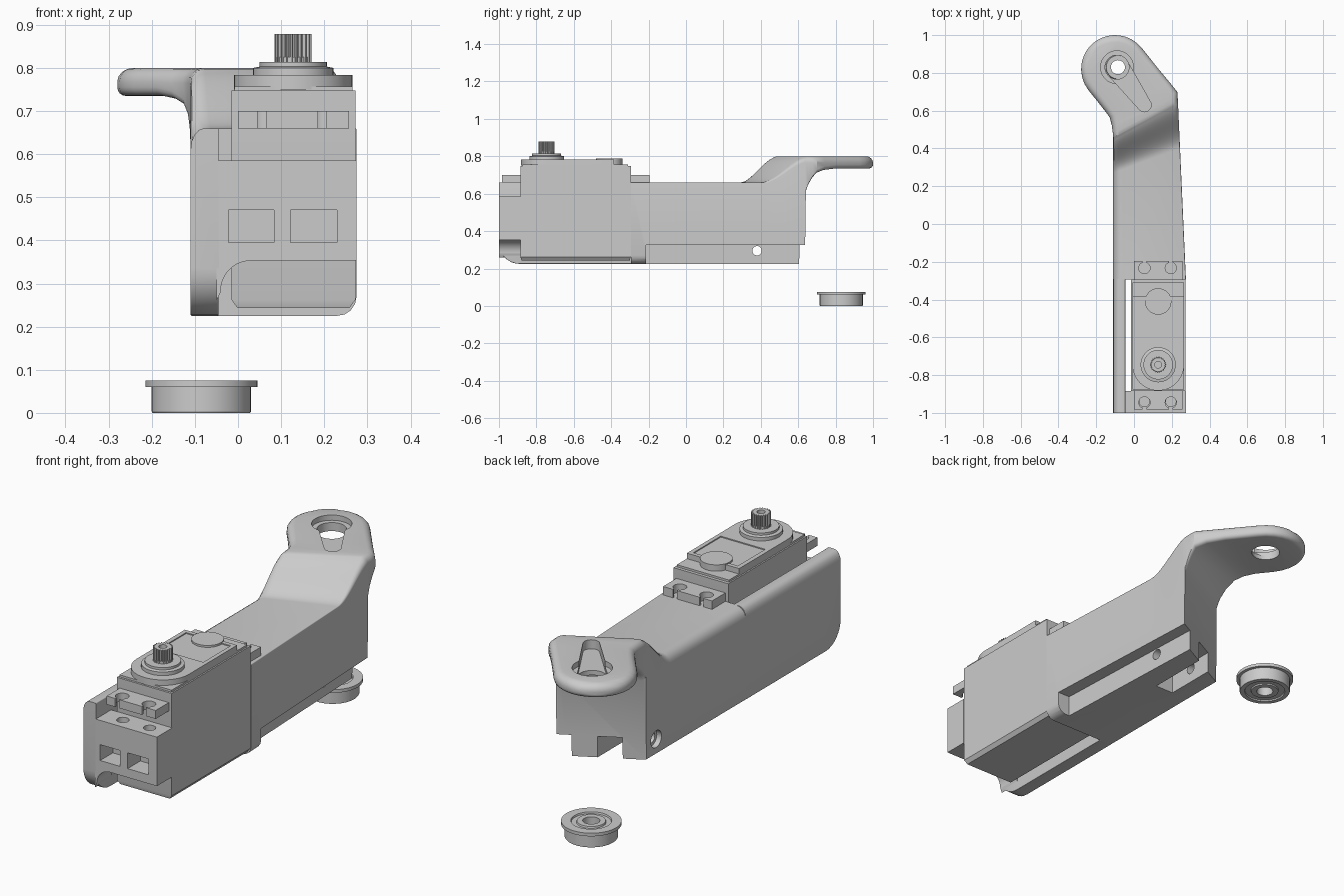
import bpy, bmesh
from math import sin, cos, pi, sqrt, radians, atan2
from mathutils import Vector

if "Cube" in bpy.data.objects:
    bpy.data.objects.remove(bpy.data.objects["Cube"])


def finish(name, bm):
    bmesh.ops.recalc_face_normals(bm, faces=bm.faces[:])
    me = bpy.data.meshes.new(name)
    bm.to_mesh(me)
    bm.free()
    ob = bpy.data.objects.new(name, me)
    bpy.context.collection.objects.link(ob)
    return ob


def loft(name, rings):
    bm = bmesh.new()
    vs = [[bm.verts.new(p) for p in r] for r in rings]
    n = len(vs[0])
    for a, b in zip(vs, vs[1:]):
        for i in range(n):
            j = (i + 1) % n
            bm.faces.new((a[i], a[j], b[j], b[i]))
    bm.faces.new(vs[0])
    bm.faces.new(vs[-1])
    return finish(name, bm)


def prism(name, pts, lo, hi, axis='z'):
    put = {'z': lambda a, b, h: (a, b, h), 'y': lambda a, b, h: (a, h, b),
           'x': lambda a, b, h: (h, a, b)}[axis]
    return loft(name, [[put(a, b, h) for a, b in pts] for h in (lo, hi)])


def box(name, x0, x1, y0, y1, z0, z1):
    return prism(name, [(x0, y0), (x1, y0), (x1, y1), (x0, y1)], z0, z1)


def arc(cx, cy, r, a0=0, a1=360, n=32):
    m = n if a1 - a0 == 360 else n + 1
    return [(cx + r * cos(radians(a0 + (a1 - a0) * i / n)),
             cy + r * sin(radians(a0 + (a1 - a0) * i / n))) for i in range(m)]


def lathe(name, prof, cx, cy, n=48):
    # closed (r, z) profile spun round a vertical axis
    bm = bmesh.new()
    vs = [[bm.verts.new((cx + r * cos(2 * pi * i / n), cy + r * sin(2 * pi * i / n), z))
           for r, z in prof] for i in range(n)]
    k = len(prof)
    for i in range(n):
        a, b = vs[i], vs[(i + 1) % n]
        for j in range(k):
            bm.faces.new((a[j], a[(j + 1) % k], b[(j + 1) % k], b[j]))
    return finish(name, bm)


def cut(ob, cutters):
    for c in cutters:
        m = ob.modifiers.new('cut', 'BOOLEAN')
        m.operation, m.solver, m.object = 'DIFFERENCE', 'EXACT', c
    me = bpy.data.meshes.new_from_object(ob.evaluated_get(bpy.context.evaluated_depsgraph_get()))
    ob.modifiers.clear()
    ob.data = me
    for c in cutters:
        bpy.data.objects.remove(c)


def section(L, R, zb, zt, corners, k=5):
    # rounded upright section; corners = (rx, rz) for TL, TR, BR, BL
    L, R = Vector(L), Vector(R)
    W = (R - L).length
    d = (R - L) / W
    out = []
    spec = [(0, zt, 1, -1, 180, 90), (W, zt, -1, -1, 90, 0),
            (W, zb, -1, 1, 0, -90), (0, zb, 1, 1, -90, -180)]
    for (u, z, su, sz, a0, a1), (rx, rz) in zip(spec, corners):
        rx, rz = min(rx, W * 0.49), min(rz, (zt - zb) * 0.49)
        for i in range(k):
            a = radians(a0 + (a1 - a0) * i / (k - 1))
            p = L + d * (u + su * rx + rx * cos(a))
            out.append((p.x, p.y, z + sz * rz + rz * sin(a)))
    return out


def rnd(tl, tr, br, bl):
    return [(r, r) for r in (tl, tr, br, bl)]


# --- arm: solid body rising into a rounded, angled lug ---
def right_x(y):
    return 0.275 - 0.045 * (y + 0.295)


rings = [section((-0.11, -0.295), (0.275, -0.295), 0.225, 0.66, rnd(0.05, 0.004, 0.045, 0.004))]
for i in range(15):
    t = i / 16
    ly, ry = 0.27 + 0.21 * t, 0.40 + 0.27 * t
    zt = 0.66 + 0.14 * t * t * (3 - 2 * t)
    rings.append(section((-0.11, ly), (right_x(ry), ry), 0.225, zt,
                         rnd(0.05 - 0.015 * t, 0.004 + 0.025 * t, 0.045, 0.004)))
# underside fillet behind the slanted back face
for lx, ly, rx, ry, zb, zt in [(-0.11, 0.458, 0.233, 0.641, 0.60, 0.797),
                               (-0.112, 0.48, 0.232, 0.655, 0.642, 0.8),
                               (-0.117, 0.52, 0.231, 0.677, 0.68, 0.8),
                               (-0.129, 0.565, 0.229, 0.70, 0.71, 0.8),
                               (-0.155, 0.60, 0.195, 0.742, 0.727, 0.8),
                               (-0.19, 0.645, 0.14, 0.808, 0.735, 0.8)]:
    rings.append(section((lx, ly), (rx, ry), zb, zt, rnd(0.035, 0.033, 0.02, 0.02)))
c, r, et, eb = Vector((-0.1, 0.82)), 0.18, 0.036, 0.02
n = Vector((0.79, 0.613)).normalized()
d = Vector((-n.y, n.x))
for a in (0, 12, 24, 36, 46, 54, 60, 66, 71, 76, 80, 84, 87.5):
    s, w = r * sin(radians(a)), r * cos(radians(a))

    def edge(e):
        q = r - e
        drop = e - sqrt(max(0, e * e - (s - q) ** 2)) if s > q else 0
        return w - sqrt(max(0, q * q - s * s)), e - drop, drop
    tx, tz, td = edge(et)
    bx, bz, bd = edge(eb)
    m = c + d * s
    rings.append(section(m - n * w, m + n * w, 0.735 + bd, 0.8 - td,
                         [(tx, tz), (tx, tz), (bx, bz), (bx, bz)]))
arm = loft('arm_body', rings)
hx, hy = -0.09, 0.83
ang = atan2(0.63 - hy, 0.055 - hx) * 180 / pi
tear = arc(hx, hy, 0.063, ang + 90, ang + 270, 16) + arc(0.055, 0.63, 0.036, ang - 90, ang + 90, 12)
cut(arm, [
    prism('c', arc(hx, hy, 0.087), 0.775, 0.9),
    prism('c', arc(hx, hy, 0.0635), 0.6, 0.9),
    prism('c', tear, 0.757, 0.9),
    # lower right ledge with rounded front end
    prism('c', [(0.207, -0.215), (0.5, -0.215), (0.5, 0.85), (0.165, 0.85)], 0.1, 0.325),
    # rear slot and cross pin holes
    box('c', -0.02, 0.076, 0.25, 0.85, 0.1, 0.325),
    prism('c', arc(0.38, 0.295, 0.025, n=24), -0.3, 0.5, 'x'),
    prism('c', arc(0.38, 0.295, 0.04, n=24), -0.3, -0.085, 'x'),
])

# --- side wall beside the motor, lower front corner rounded ---
rings = []
for i in range(9):
    a = pi / 2 * i / 8
    y, zb = -1 + 0.11 * (1 - cos(a)), 0.335 - 0.11 * sin(a)
    rings.append(section((-0.11, y), (-0.045, y), zb, 0.66, rnd(0.05, 0.004, 0.003, 0.003)))
rings.append(section((-0.11, -0.29), (-0.045, -0.29), 0.225, 0.66, rnd(0.05, 0.004, 0.003, 0.003)))
wall = loft('side_wall', rings)

# --- front mounting block with arch, nut pockets and screw holes ---
prof = [(-0.05, 0.26)] + [(-0.04, 0.28)] + arc(0.03, 0.283, 0.07, 180, 90, 10)
prof += [(0.275, 0.353), (0.275, 0.585), (-0.05, 0.585)]
block = prism('front_block', prof, -1.0, -0.885, 'y')
screws = (0.055, 0.195)
cut(block, [box('c', -0.022, 0.083, -1.1, -0.905, 0.395, 0.47),
            box('c', 0.122, 0.23, -1.1, -0.905, 0.395, 0.47)]
    + [prism('c', arc(x, -0.94, 0.027, n=20), 0.43, 0.7) for x in screws])

# --- motor case, chamfered underneath ---
case = loft('motor_case', [
    [(x, y, z) for x, y in ((-0.015 + i, -0.885 + j), (0.272 - i, -0.885 + j),
                            (0.272 - i, -0.295 - j), (-0.015 + i, -0.295 - j))]
    for z, i, j in ((0.243, 0.014, 0.006), (0.262, 0, 0), (0.747, 0, 0))])

# --- mounting tabs with open screw slots ---
for name, y0, y1, out in (('front_tab', -0.983, -0.88, -1), ('rear_tab', -0.3, -0.195, 1)):
    tab = box(name, 0.0, 0.257, y0, y1, 0.66, 0.70)
    cy = -0.945 if out < 0 else -0.233
    cs = []
    for x in screws:
        cs.append(prism('c', arc(x, cy, 0.03, n=20), 0.6, 0.8))
        ys = sorted((cy, cy + out * 0.1))
        cs.append(box('c', x - 0.01, x + 0.01, ys[0], ys[1], 0.59, 0.81))
    cut(tab, cs)

# --- gear cover, lid and output stack ---
sx, sy = 0.128, -0.745
box('top_plate', -0.008, 0.265, -0.875, -0.31, 0.74, 0.757)
cover = prism('gear_cover', arc(sx, sy, 0.137, 180, 360, 24) + [(0.265, -0.385), (-0.009, -0.385)],
              0.75, 0.783)
cut(cover, [box('c', 0.012, 0.245, -0.61, -0.405, 0.778, 0.9)])
prism('cover_disc', arc(sx, -0.41, 0.07), 0.75, 0.787)
lathe('output_boss', [(0.0325, 0.77), (0.093, 0.77), (0.093, 0.80), (0.078, 0.803), (0.078, 0.814),
                      (0.04, 0.814), (0.04, 0.825), (0.0325, 0.825)], sx, sy)
teeth = 22
gear = prism('output_spline', [(sx + q * cos(pi * i / teeth / 2), sy + q * sin(pi * i / teeth / 2))
                               for i in range(teeth * 4)
                               for q in [0.043 if i % 4 < 2 else 0.036]], 0.81, 0.878)
cut(gear, [prism('c', arc(sx, sy, 0.018, n=20), 0.84, 0.95)])

# --- loose flanged bearing ---
lathe('bearing', [(0.037, 0), (0.062, 0), (0.064, 0.006), (0.09, 0.006), (0.092, 0), (0.113, 0),
                  (0.115, 0.003), (0.115, 0.06), (0.13, 0.06), (0.13, 0.075), (0.088, 0.075),
                  (0.086, 0.067), (0.064, 0.067), (0.062, 0.075), (0.037, 0.075)], -0.085, 0.83)

# smooth shading, sharp edges kept
bpy.ops.object.select_all(action='SELECT')
bpy.context.view_layer.objects.active = arm
bpy.ops.object.shade_smooth_by_angle(angle=radians(30))
